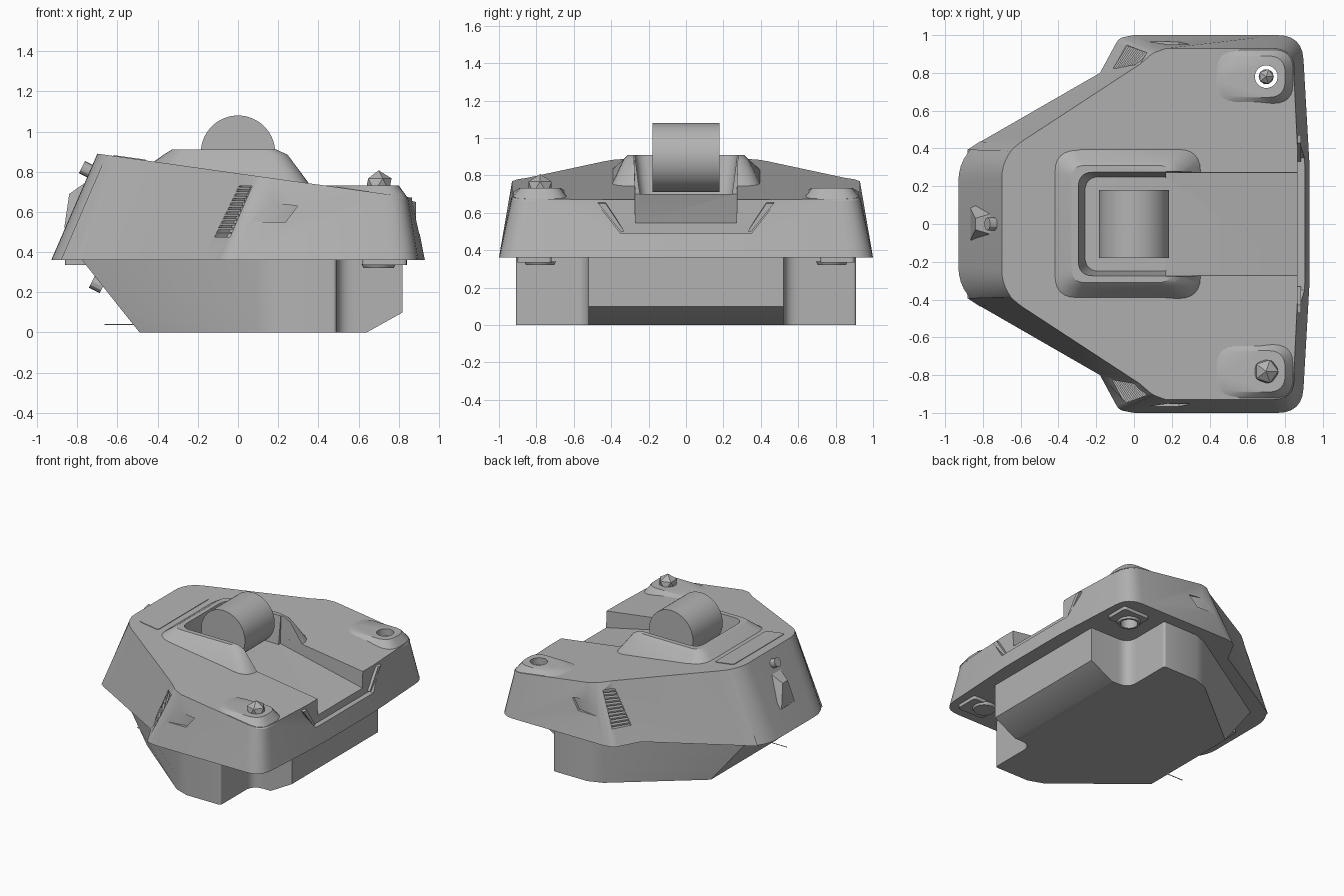
import bpy, bmesh, math
from mathutils import Vector, Matrix

if "Cube" in bpy.data.objects:
    bpy.data.objects.remove(bpy.data.objects["Cube"])

GREY = (0.45, 0.45, 0.45, 1)
mat = bpy.data.materials.new("hull grey")
mat.use_nodes = True
mat.diffuse_color = GREY
mat.node_tree.nodes["Principled BSDF"].inputs["Base Color"].default_value = GREY


def finish(name, bm):
    bmesh.ops.recalc_face_normals(bm, faces=bm.faces)
    me = bpy.data.meshes.new(name)
    bm.to_mesh(me)
    bm.free()
    ob = bpy.data.objects.new(name, me)
    bpy.context.collection.objects.link(ob)
    me.materials.append(mat)
    return ob


def loft(name, rings):
    """Closed solid through rings of 3D points with equal counts."""
    bm = bmesh.new()
    rows = [[bm.verts.new(p) for p in r] for r in rings]
    n = len(rows[0])
    for a, b in zip(rows, rows[1:]):
        for i in range(n):
            j = (i + 1) % n
            bm.faces.new((a[i], a[j], b[j], b[i]))
    bm.faces.new(rows[0][::-1])
    bm.faces.new(rows[-1])
    return finish(name, bm)


def rounded(ctrl, seg=6):
    """Outline of (x, y, radius) with curved corners."""
    out = []
    for i, (x, y, r) in enumerate(ctrl):
        c = Vector((x, y))
        if not r:
            out.append(c)
            continue
        p = Vector(ctrl[i - 1][:2]) - c
        q = Vector(ctrl[(i + 1) % len(ctrl)][:2]) - c
        a, b = c + p.normalized() * r, c + q.normalized() * r
        for k in range(seg + 1):
            t = k / seg
            out.append(a * (1 - t) ** 2 + c * 2 * t * (1 - t) + b * t * t)
    return out


def ring(ctrl, z, both=True):
    """Outline at height z (number or function of x), mirrored over y."""
    if both:
        ctrl = ctrl + [(x, -y, r) for x, y, r in reversed(ctrl)]
    return [(p.x, p.y, z(p.x) if callable(z) else z) for p in rounded(ctrl)]


def rect(x0, x1, y0, y1, r):
    return [(x0, y0, r), (x0, y1, r), (x1, y1, r), (x1, y0, r)]


def round_part(name, radius, depth, pos, axis=(0, 0, 1), sides=32, top=None):
    bm = bmesh.new()
    rot = Vector(axis).to_track_quat('Z', 'Y').to_matrix().to_4x4()
    bmesh.ops.create_cone(bm, cap_ends=True, segments=sides, radius1=radius,
                          radius2=radius if top is None else top, depth=depth,
                          matrix=Matrix.Translation(pos) @ rot)
    return finish(name, bm)


def ball(name, radius, pos):
    bm = bmesh.new()
    bmesh.ops.create_icosphere(bm, subdivisions=1, radius=radius,
                               matrix=Matrix.Translation(pos))
    return finish(name, bm)


def cut(ob, cutters):
    for c in cutters:
        m = ob.modifiers.new("cut", 'BOOLEAN')
        m.operation, m.solver, m.object = 'DIFFERENCE', 'EXACT', c
        bpy.context.view_layer.objects.active = ob
        bpy.ops.object.modifier_apply(modifier=m.name)


def roof(x):
    return 0.89 - 0.14 * (x + 0.7)


# Upper shell with sloping roof and flared sides
low = [(-.93, .36, .14), (-.84, .42, .05), (-.18, .80, 0), (-.08, .985, .03),
       (0, 1.0, 0), (.89, 1.0, .13), (.93, .3, 0)]
high = [(-.70, .34, .10), (-.62, .42, .05), (.03, .845, 0), (.10, .905, .02),
        (.17, .93, 0), (.84, .93, .11), (.87, .3, 0)]
shell = loft("upper_shell", [ring(low, .36), ring(high, roof)])

# Raised cockpit collar
collar = loft("cockpit_collar", [
    ring(rect(-.43, .36, -.40, .40, .12), lambda x: roof(x) - .01, False),
    ring(rect(-.37, .25, -.335, .335, .09), .885, False),
    ring(rect(-.33, .20, -.31, .31, .07), .91, False)])

# Thruster fairings on the rear corners
pods = []
for s, side in ((1, "left"), (-1, "right")):
    pods.append(loft(side + "_thruster_fairing", [
        ring(rect(.42, .85, s * .63, s * .93, .11), lambda x: roof(x) - .01, False),
        ring(rect(.44, .80, s * .67, s * .89, .09), .732, False)]))

# Cutters: cockpit well, sloping rear channel, rear notch
well = loft("cut_well", [ring(rect(-.26, .22, -.25, .25, .08), .70, False),
                         ring(rect(-.31, .26, -.285, .285, .08), 1.0, False)])


def channel(x, floor):
    return [(x, -.27, floor), (x, .27, floor), (x, .285, 1.1), (x, -.285, 1.1)]


groove = loft("cut_channel", [channel(.17, .70), channel(1.0, .515)])
notch = loft("cut_notch", [[(x, -.35, .49), (x, .35, .49), (x, .53, .72),
                            (x, -.53, .72)] for x in (.865, 1.0)])
hole = round_part("cut_hole", .06, .7, (.70, .78, .6))
cutters = [well, groove, notch, hole]

# Grille recess, slats and side vent on each flank
for s, side in ((1, "left"), (-1, "right")):
    def flank(i, t):
        a, b = low[i], high[i]
        return Vector((a[0] + (b[0] - a[0]) * t, s * (a[1] + (b[1] - a[1]) * t),
                       .36 + .43 * t))

    push = Vector((-.06, s * .035, 0))

    def edge(t):
        a, b = flank(2, t), flank(3, t)
        return a.lerp(b, .08), a.lerp(b, .90)

    quad = [*edge(.27), *reversed(edge(.86))]
    cutters.append(loft("cut_grille", [[p - push for p in quad],
                                       [p + push for p in quad]]))
    for k in range(11):
        a, b = edge(.30 + k * .052)
        inner = push * .5
        up = Vector((0, 0, .011))
        loft(f"{side}_grille_slat_{k + 1}", [
            [a, b, b - inner, a - inner],
            [a + up, b + up, b + up - inner, a + up - inner]])
    vent = [(0, .66), (.28, .63), (.22, .55), (.02, .55)]
    cutters.append(loft("cut_vent", [
        [(x, s * 1.1, z) for x, z in vent],
        [(x + .02, s * (.96 - (x - .1) * .15), z) for x, z in vent]]))

    # Thruster plates and rings under the shell
    plate = loft(side + "_thruster_plate", [
        ring(rect(.62, .84, s * .72, s * .90, .02), z, False) for z in (.335, .365)])
    cone = round_part(side + "_thruster_ring", .075, .02, (.70, s * .78, .33), top=.085)
    if s > 0:
        cut(plate, [hole])
        cut(cone, [hole])

cut(shell, cutters)
cut(collar, cutters[:2])
cut(pods[0], [hole])
for c in cutters:
    bpy.data.objects.remove(c)

# Lower hull: raked nose, side blocks, chamfered rear box
side_line = [(.09, .87, 0), (.2, .91, 0), (.49, .91, .02), (.49, .52, .09)]


def hull_ring(z, nose, rear):
    return ring([nose] + side_line + [rear], z)


loft("lower_hull", [hull_ring(0, (-.49, .40, 0), (.64, .52, 0)),
                    hull_ring(.10, (-.57, .38, 0), (.82, .52, 0)),
                    hull_ring(.365, (-.78, .33, 0), (.82, .52, 0))])

# Drum in the cockpit
round_part("cockpit_drum", .185, .36, (0, 0, .895), (0, 1, 0), 64)

# Thruster balls
ball("right_thruster_ball", .072, (.70, -.78, .735))
ball("left_thruster_ball", .045, (.70, .78, .67))

# Nose details: wedge, knobs, plate and probe
loft("nose_wedge", [[(-.84, -.14, .49), (-.84, .14, .49), (-.74, .06, .76), (-.74, -.06, .76)],
                    [(-.865, -.08, .52), (-.865, .08, .52), (-.84, .03, .69), (-.84, -.03, .69)]])
for name, pos in (("upper_nose_knob", (-.75, 0, .81)), ("lower_nose_knob", (-.70, 0, .24))):
    round_part(name, .034, .06, pos, (-1, 0, .5), 12)
loft("nose_plate", [ring(rect(-.86, -.74, -.08, .08, .02), z, False) for z in (.335, .365)])
round_part("nose_probe", .003, .17, (-.58, -.27, .04), (1, 0, 0), 6)

# Hatch panel on the roof
loft("roof_hatch", [ring(rect(-.62, -.46, -.31, .31, .02), lambda x, h=h: roof(x) + h, False)
                    for h in (-.003, .004)])

# Braces beside the rear notch
for s, side in ((1, "left"), (-1, "right")):
    loft(side + "_notch_brace", [
        [(.84, s * y, z) for y, z in ((.33, .50), (.35, .50), (.47, .66), (.43, .66))],
        [(.885, s * y, z) for y, z in ((.33, .50), (.35, .50), (.47, .65), (.43, .65))]])

for ob in bpy.data.objects:
    ob.select_set(ob.type == 'MESH')
    if ob.type == 'MESH':
        bpy.context.view_layer.objects.active = ob
bpy.ops.object.shade_smooth_by_angle(angle=math.radians(30))
